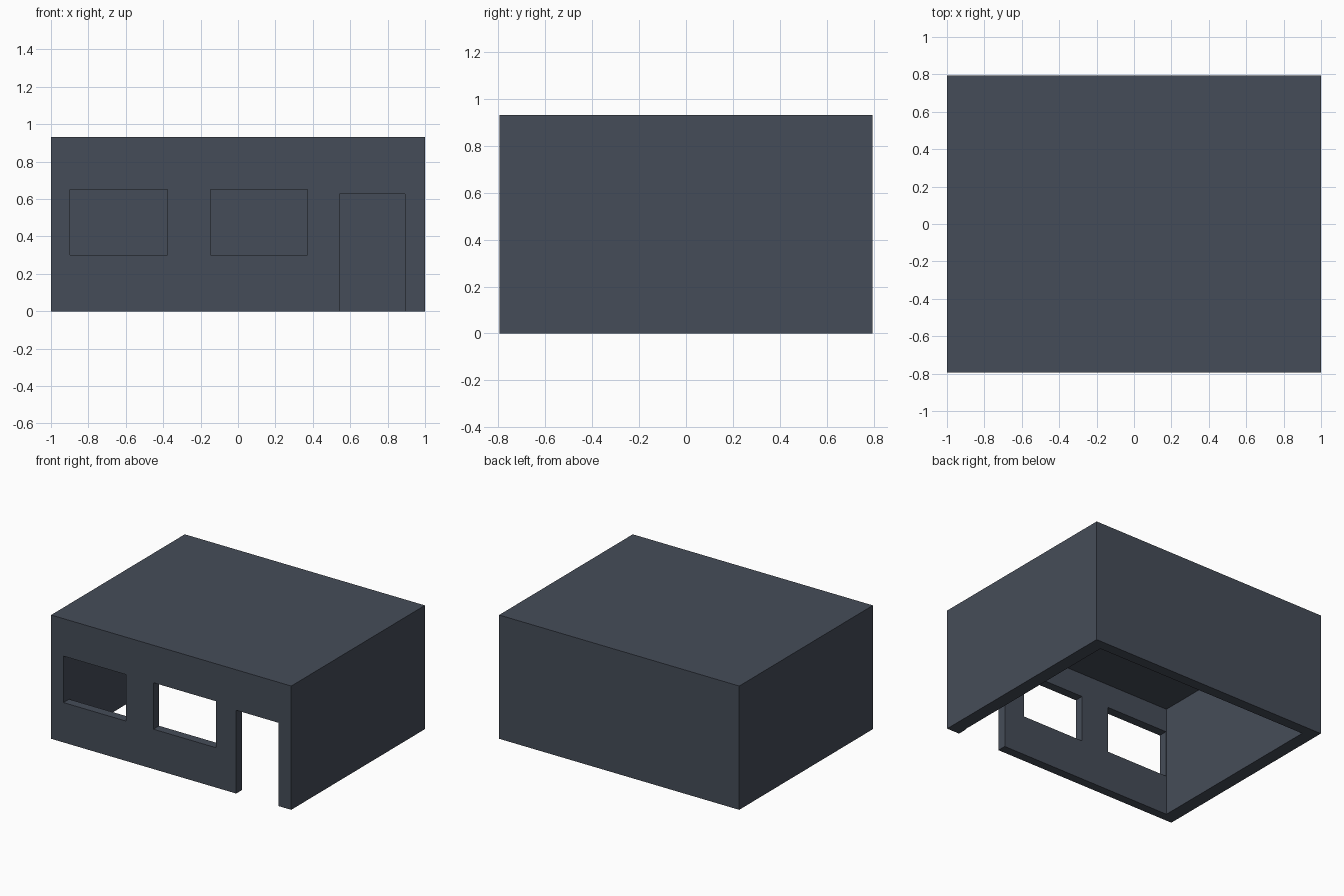
import bpy

if "Cube" in bpy.data.objects:
    bpy.data.objects.remove(bpy.data.objects["Cube"])

W, D, H = 1.0, 0.795, 0.932     # half width, half depth, height


def box(name, x0, x1, y0, y1, z0, z1):
    """Axis-aligned box between two corners."""
    bpy.ops.mesh.primitive_cube_add(size=1)
    ob = bpy.context.object
    ob.name = ob.data.name = name
    size, mid = (x1 - x0, y1 - y0, z1 - z0), ((x0 + x1) / 2, (y0 + y1) / 2, (z0 + z1) / 2)
    for v in ob.data.vertices:
        v.co = [c * s + m for c, s, m in zip(v.co, size, mid)]
    return ob


def cut(target, cutter):
    """Subtract the cutter from the target and discard it."""
    mod = target.modifiers.new("cut", 'BOOLEAN')
    mod.operation, mod.solver, mod.object = 'DIFFERENCE', 'EXACT', cutter
    bpy.context.view_layer.objects.active = target
    bpy.ops.object.modifier_apply(modifier=mod.name)
    bpy.data.objects.remove(cutter, do_unlink=True)


# Outer block with flat roof
building = box("building_shell", -W, W, -D, D, 0, H)

# Hollow room, open at the bottom
cut(building, box("room_cutter", -0.9, 0.9, -D + 0.067, D - 0.08, -0.2, 0.828))

# Two windows and a doorway in the front wall
for name, x0, x1, z0, z1 in (("left_window_cutter", -0.897, -0.377, 0.30, 0.65),
                             ("middle_window_cutter", -0.148, 0.372, 0.30, 0.65),
                             ("door_cutter", 0.542, 0.894, -0.2, 0.627)):
    cut(building, box(name, x0, x1, -D - 0.1, -D + 0.15, z0, z1))

# Dark slate colour
slate = bpy.data.materials.new("slate")
slate.diffuse_color = (0.06, 0.073, 0.098, 1)
slate.use_nodes = True
slate.node_tree.nodes["Principled BSDF"].inputs["Base Color"].default_value = slate.diffuse_color
building.data.materials.clear()
building.data.materials.append(slate)
